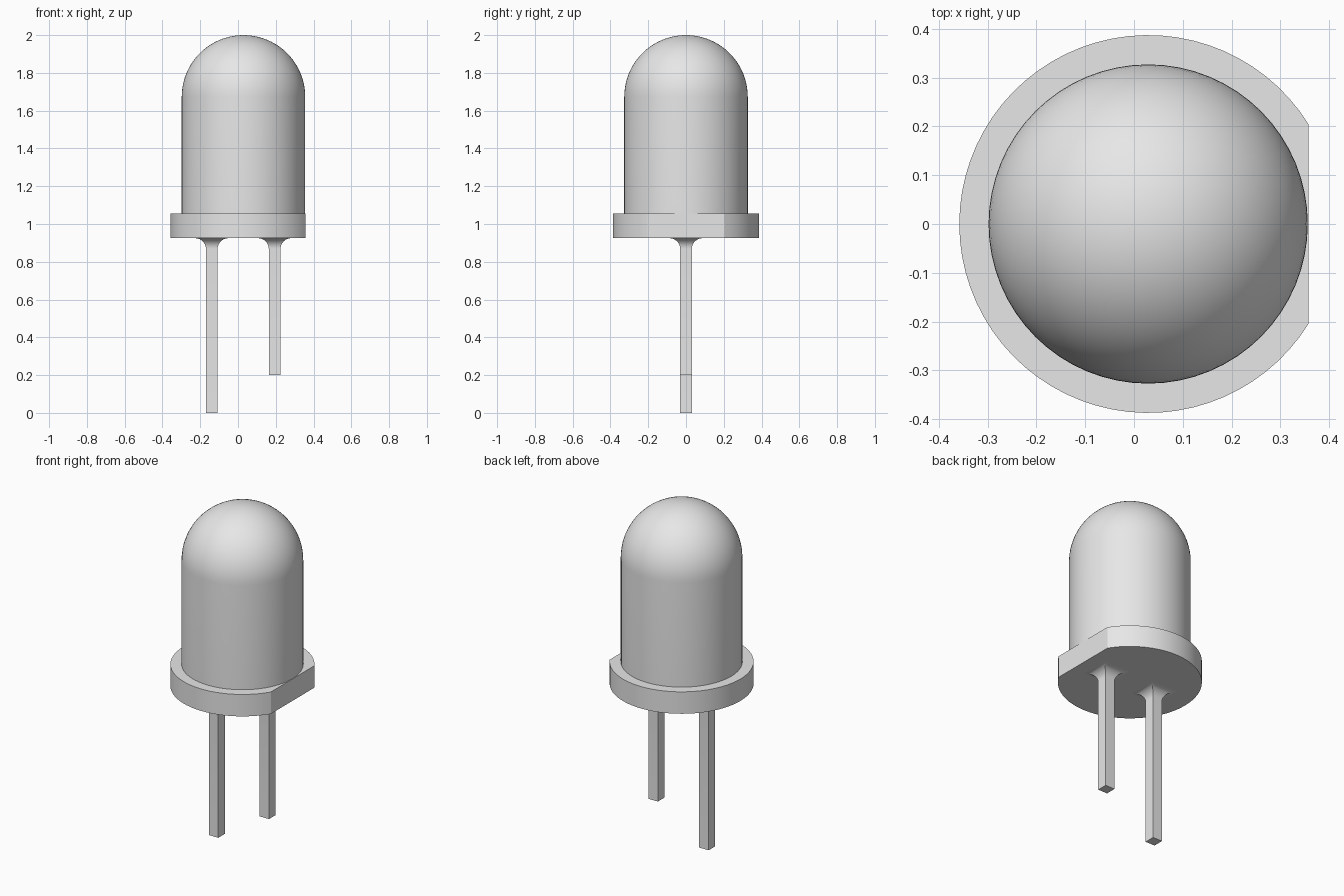
import bpy, bmesh
from math import sin, cos, acos, pi, radians

cube = bpy.data.objects.get("Cube")
if cube:
    bpy.data.objects.remove(cube, do_unlink=True)

AXIS_X = 0.029
BODY_R, RIM_R, FLAT = 0.327, 0.387, 0.329
RIM_BOTTOM, RIM_TOP = 0.925, 1.055
DOME_Z = 2 - BODY_R

grey = bpy.data.materials.new("plain_grey")
grey.use_nodes = True
grey.diffuse_color = (0.8, 0.8, 0.8, 1)
grey.node_tree.nodes["Principled BSDF"].inputs["Base Color"].default_value = (0.8, 0.8, 0.8, 1)


def loft(name, outline, sections, x, cap_top=True):
    """Stack scaled copies of an outline at (scale, z) sections and skin them."""
    bm = bmesh.new()
    rings = [[bm.verts.new((px * s, py * s, z)) for px, py in outline] for s, z in sections]
    n = len(outline)
    for low, high in zip(rings, rings[1:]):
        for i in range(n):
            j = (i + 1) % n
            bm.faces.new((low[i], low[j], high[j], high[i]))
    bm.faces.new(rings[0][::-1])
    if cap_top:
        bm.faces.new(rings[-1])
    bmesh.ops.remove_doubles(bm, verts=bm.verts, dist=1e-5)
    bmesh.ops.recalc_face_normals(bm, faces=bm.faces)
    mesh = bpy.data.meshes.new(name)
    bm.to_mesh(mesh)
    bm.free()
    mesh.materials.append(grey)
    obj = bpy.data.objects.new(name, mesh)
    obj.location.x = x
    bpy.context.collection.objects.link(obj)
    bpy.ops.object.select_all(action='DESELECT')
    obj.select_set(True)
    bpy.context.view_layer.objects.active = obj
    bpy.ops.object.shade_smooth_by_angle(angle=radians(30))
    return obj


def arc(start, end, steps):
    return [start + (end - start) * i / steps for i in range(steps + 1)]


# Domed lens: straight wall running into a hemisphere
circle = [(cos(a), sin(a)) for a in arc(0, 2 * pi, 64)[:-1]]
dome = [(BODY_R * cos(a), DOME_Z + BODY_R * sin(a)) for a in arc(0, pi / 2, 20)[:-1]]
loft("domed_lens", circle, [(BODY_R, RIM_TOP - 0.03)] + dome + [(0, 2)], AXIS_X, cap_top=False)

# Base rim: disc with one flat side
half = acos(FLAT / RIM_R)
rim = [(RIM_R * cos(a), RIM_R * sin(a)) for a in arc(half, 2 * pi - half, 60)]
loft("base_rim", rim, [(1, RIM_BOTTOM), (1, RIM_TOP)], AXIS_X)

# Square leads, flaring where they meet the rim
LEAD, FLARE = 0.031, 0.057
square = [(-1, -1), (1, -1), (1, 1), (-1, 1)]
flare = [(LEAD + FLARE * (1 - cos(a)), RIM_BOTTOM - FLARE + FLARE * sin(a))
         for a in arc(0, pi / 2, 10)]
for name, x, bottom in (("long_lead", -0.139, 0), ("short_lead", 0.194, 0.2)):
    loft(name, square, [(LEAD, bottom)] + flare, x)
